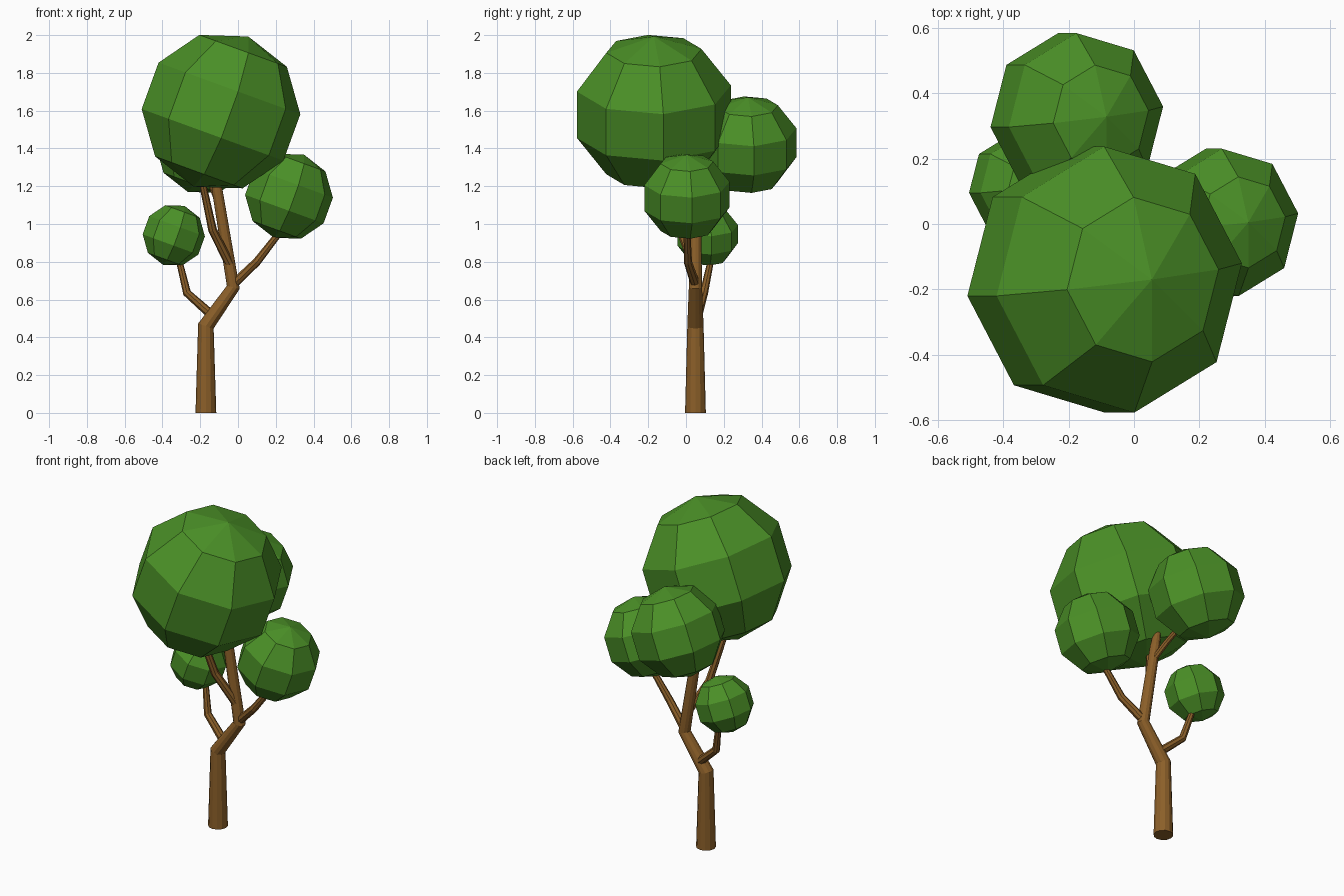
import bpy, bmesh
from math import radians, sin, cos, pi
from mathutils import Matrix, Vector

if "Cube" in bpy.data.objects:
    bpy.data.objects.remove(bpy.data.objects["Cube"])


def material(name, rgb):
    m = bpy.data.materials.new(name)
    m.diffuse_color = (*rgb, 1)
    m.use_nodes = True
    m.node_tree.nodes["Principled BSDF"].inputs["Base Color"].default_value = m.diffuse_color
    return m


bark = material("bark", (0.26, 0.115, 0.022))
leaf = material("leaf", (0.07, 0.28, 0.02))


def finish(name, bm, mat):
    bmesh.ops.recalc_face_normals(bm, faces=bm.faces)
    me = bpy.data.meshes.new(name)
    bm.to_mesh(me)
    bm.free()
    me.materials.append(mat)
    ob = bpy.data.objects.new(name, me)
    bpy.context.collection.objects.link(ob)


def limb(name, path, sides):
    """Tapered tube through (x, y, z, radius) points."""
    bm = bmesh.new()
    pts = [Vector(p[:3]) for p in path]
    rings = []
    for i, p in enumerate(pts):
        # tangent is the mean of the two neighbouring directions
        t = Vector()
        if i > 0:
            t += (p - pts[i - 1]).normalized()
        if i < len(pts) - 1:
            t += (pts[i + 1] - p).normalized()
        if i == 0 and p.z == 0:
            t = Vector((0, 0, 1))
        q = Vector((0, 0, 1)).rotation_difference(t.normalized())
        r = path[i][3]
        rings.append([bm.verts.new(p + q @ Vector((r * cos(a), r * sin(a), 0)))
                      for a in (2 * pi * k / sides for k in range(sides))])
    for a, b in zip(rings, rings[1:]):
        for k in range(sides):
            n = (k + 1) % sides
            bm.faces.new((a[k], a[n], b[n], b[k]))
    bm.faces.new(rings[0][::-1])
    bm.faces.new(rings[-1])
    finish(name, bm, bark)


def foliage(name, centre, r):
    """Coarse ball, leaning towards +x."""
    bm = bmesh.new()
    m = (Matrix.Translation(centre) @ Matrix.Diagonal((1, 1.02, 1, 1))
         @ Matrix.Rotation(radians(20), 4, 'Y') @ Matrix.Rotation(radians(7), 4, 'Z'))
    bmesh.ops.create_uvsphere(bm, u_segments=8, v_segments=5, radius=r, matrix=m)
    finish(name, bm, leaf)


# Trunk and branches
limb("trunk", [(-0.17, 0.05, 0, 0.055), (-0.17, 0.05, 0.46, 0.043),
               (-0.025, 0.05, 0.665, 0.035), (-0.11, 0.05, 1.18, 0.028),
               (-0.125, 0.05, 1.27, 0.02)], 12)
limb("left_branch", [(-0.13, 0.06, 0.51, 0.025), (-0.27, 0.095, 0.635, 0.022),
                     (-0.31, 0.13, 0.80, 0.017)], 8)
limb("right_branch", [(-0.025, 0.05, 0.68, 0.025), (0.10, 0.01, 0.80, 0.022),
                      (0.24, 0.005, 0.98, 0.017)], 8)
limb("front_branch", [(-0.045, 0.04, 0.79, 0.025), (-0.135, -0.03, 0.97, 0.023),
                      (-0.195, -0.10, 1.25, 0.018)], 8)
limb("back_branch", [(-0.09, 0.05, 1.08, 0.018), (-0.13, 0.12, 1.18, 0.017),
                     (-0.17, 0.27, 1.30, 0.014)], 8)

# Leaf crowns
foliage("main_crown", (-0.09, -0.17, 1.595), 0.423)
foliage("back_crown", (-0.175, 0.328, 1.42), 0.266)
foliage("right_crown", (0.27, 0.005, 1.147), 0.234)
foliage("left_crown", (-0.34, 0.115, 0.94), 0.166)
